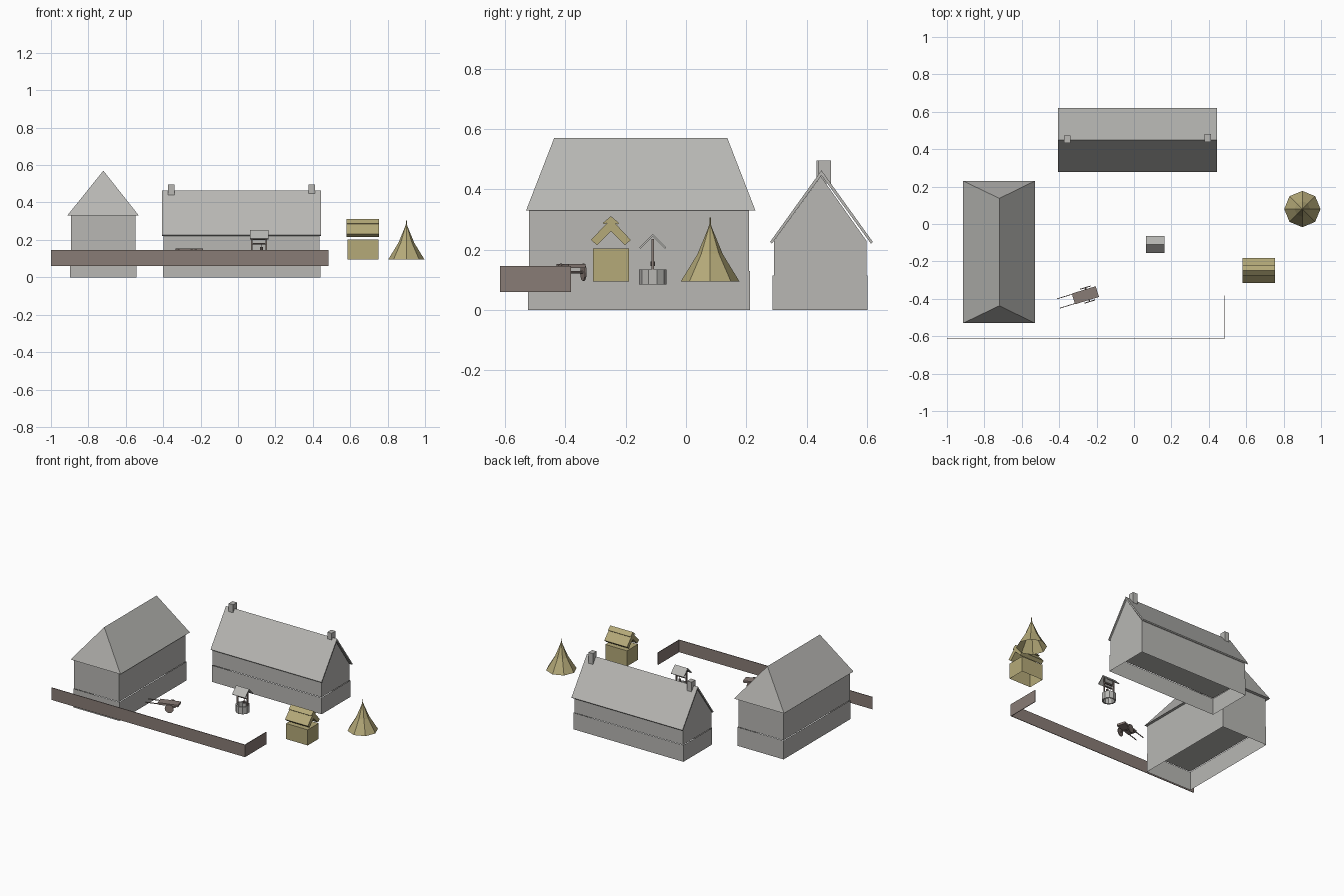
import bpy, bmesh
from math import radians, pi
from mathutils import Matrix, Vector

old = bpy.data.objects.get("Cube")
if old:
    bpy.data.objects.remove(old, do_unlink=True)


def material(name, rgb):
    m = bpy.data.materials.new(name)
    m.use_nodes = True
    col = (*rgb, 1)
    m.diffuse_color = col
    bsdf = next(n for n in m.node_tree.nodes if n.type == 'BSDF_PRINCIPLED')
    bsdf.inputs["Base Color"].default_value = col
    bsdf.inputs["Roughness"].default_value = 0.9
    return m


STONE = material("stone_grey", (0.48, 0.475, 0.455))
TAN = material("canvas_tan", (0.46, 0.40, 0.19))
WOOD = material("wood_brown", (0.25, 0.20, 0.18))


def finish(name, bm, mat, matrix=None, flip=True):
    if flip:
        bmesh.ops.recalc_face_normals(bm, faces=bm.faces)
    if matrix:
        bm.transform(matrix)
    me = bpy.data.meshes.new(name)
    bm.to_mesh(me)
    bm.free()
    me.materials.append(mat)
    ob = bpy.data.objects.new(name, me)
    bpy.context.collection.objects.link(ob)
    return ob


def box(name, lo, hi, mat, matrix=None, open_bottom=False, open_top=False):
    """Box between two corners, optionally without its caps."""
    lo, hi = Vector(lo), Vector(hi)
    bm = bmesh.new()
    bmesh.ops.create_cube(bm, size=1)
    for v in bm.verts:
        v.co = Vector([lo[i] + (v.co[i] + 0.5) * (hi[i] - lo[i]) for i in range(3)])
    bm.normal_update()
    caps = [f for f in bm.faces
            if (open_bottom and f.normal.z < -0.5) or (open_top and f.normal.z > 0.5)]
    bmesh.ops.delete(bm, geom=caps, context='FACES_ONLY')
    return finish(name, bm, mat, matrix, flip=False)


def prism(name, profile, x0, x1, mat):
    """Extrude a (y, z) profile along x."""
    bm = bmesh.new()
    face = bm.faces.new([bm.verts.new((x0, y, z)) for y, z in profile])
    ext = bmesh.ops.extrude_face_region(bm, geom=[face])
    moved = [g for g in ext["geom"] if isinstance(g, bmesh.types.BMVert)]
    bmesh.ops.translate(bm, verts=moved, vec=(x1 - x0, 0, 0))
    return finish(name, bm, mat)


def gable_roof(name, yc, half, eave, ridge, thick, x0, x1, mat, inset=0.0):
    """Two sloping slabs meeting at a ridge."""
    low = half - inset
    outline = [(yc - half, eave), (yc, ridge), (yc + half, eave),
               (yc + low, eave - inset), (yc, ridge - thick), (yc - low, eave - inset)]
    return prism(name, outline, x0, x1, mat)


def cylinder(name, r, depth, sides, mat, matrix, caps=True):
    bm = bmesh.new()
    bmesh.ops.create_cone(bm, cap_ends=caps, segments=sides, radius1=r, radius2=r, depth=depth)
    return finish(name, bm, mat, matrix)


# Barn: open footing, walls and hipped roof
box("barn_footing", (-0.897, -0.523, 0), (-0.544, 0.212, 0.13), STONE, open_bottom=True, open_top=True)
box("barn_walls", (-0.893, -0.52, 0.13), (-0.548, 0.209, 0.33), STONE)
bm = bmesh.new()
eaves = [bm.verts.new(p) for p in ((-0.913, -0.53, 0.33), (-0.53, -0.53, 0.33),
                                   (-0.53, 0.23, 0.33), (-0.913, 0.23, 0.33))]
ridge = [bm.verts.new((-0.72, y, 0.57)) for y in (-0.437, 0.137)]
a, b, c, d = eaves
s, t = ridge
for f in ((a, b, s), (b, c, t, s), (c, d, t), (d, a, s, t), (d, c, b, a)):
    bm.faces.new(f)
finish("barn_roof", bm, STONE)

# Long house: open footing, gabled walls, slab roof and chimneys
box("house_footing", (-0.402, 0.287, 0), (0.44, 0.602, 0.115), STONE, open_bottom=True, open_top=True)
prism("house_walls", [(0.291, 0.115), (0.599, 0.115), (0.599, 0.228), (0.447, 0.443), (0.291, 0.228)],
      -0.398, 0.436, STONE)
gable_roof("house_roof", 0.449, 0.17, 0.226, 0.463, 0.017, -0.406, 0.445, STONE, 0.006)
for side, x, y in (("right", -0.357, 0.453), ("left", 0.394, 0.46)):
    box("chimney_" + side, (x - 0.017, y - 0.021, 0.42), (x + 0.017, y + 0.021, 0.495), STONE)

# Fence with a short return
box("fence_front", (-1, -0.616, 0.06), (0.485, -0.612, 0.145), WOOD)
box("fence_return", (0.481, -0.612, 0.06), (0.485, -0.382, 0.145), WOOD)

# Market stall: open crate with a floating roof and a ridge cap
box("stall_body", (0.585, -0.309, 0.095), (0.751, -0.189, 0.203), TAN, open_bottom=True)
for side in (-1, 1):
    outline = [(0.066, 0.232), (0.046, 0.215), (0, 0.261), (0, 0.302)]
    prism("stall_roof_" + ("front" if side < 0 else "back"),
          [(-0.249 + side * y, z) for y, z in outline], 0.581, 0.755, TAN)
gable_roof("stall_ridge_cap", -0.249, 0.027, 0.288, 0.311, 0.018, 0.581, 0.755, TAN, 0.004)

# Tent: eight-sided flared cone with a pole tip
bm = bmesh.new()
previous = None
for r, z in ((0.097, 0.095), (0.042, 0.185), (0.008, 0.268), (0.003, 0.282), (0.002, 0.307)):
    ring = bmesh.ops.create_circle(bm, segments=8, radius=r)["verts"]
    bmesh.ops.translate(bm, verts=ring, vec=(0.9, 0.08, z))
    if previous:
        for i in range(8):
            j = (i + 1) % 8
            bm.faces.new((previous[i], previous[j], ring[j], ring[i]))
    previous = ring
bm.faces.new(previous)
finish("tent", bm, TAN)

# Well: stone ring, posts, windlass, bucket and small roof
WX, WY = 0.112, -0.11
bm = bmesh.new()
bmesh.ops.create_cone(bm, cap_ends=False, segments=10, radius1=0.045, radius2=0.045, depth=0.05)
inner = bmesh.ops.create_cone(bm, cap_ends=False, segments=10, radius1=0.035, radius2=0.035, depth=0.05)
bmesh.ops.reverse_faces(bm, faces=list({f for v in inner["verts"] for f in v.link_faces}))
for top in (True, False):
    rim = [e for e in bm.edges if all((v.co.z > 0) == top for v in e.verts)]
    bmesh.ops.bridge_loops(bm, edges=rim)
finish("well_ring", bm, STONE, Matrix.Translation((WX, WY, 0.109)))
for side in (-1, 1):
    x = WX + side * 0.038
    box("well_post_" + ("left" if side > 0 else "right"),
        (x - 0.004, WY - 0.004, 0.12), (x + 0.004, WY + 0.004, 0.235), WOOD)
gable_roof("well_roof", WY, 0.045, 0.207, 0.252, 0.008, 0.063, 0.162, STONE, 0.004)
box("well_beam", (WX - 0.042, WY - 0.004, 0.2), (WX + 0.042, WY + 0.004, 0.208), WOOD)
turn = Matrix.Rotation(pi / 2, 4, 'Y')
cylinder("well_windlass", 0.004, 0.085, 8, WOOD, Matrix.Translation((WX, WY, 0.18)) @ turn)
box("well_rope", (WX + 0.012, WY - 0.001, 0.16), (WX + 0.014, WY + 0.001, 0.18), WOOD)
cylinder("well_bucket", 0.008, 0.016, 8, WOOD, Matrix.Translation((WX + 0.013, WY, 0.153)))

# Hand cart: bed, wheels, axle and shafts
place = Matrix.Translation((-0.26, -0.381, 0)) @ Matrix.Rotation(radians(17), 4, 'Z')
box("cart_bed", (-0.067, -0.03, 0.139), (0.067, 0.03, 0.153), WOOD, place)
roll = Matrix.Rotation(pi / 2, 4, 'X')
cylinder("cart_axle", 0.004, 0.08, 8, WOOD, place @ Matrix.Translation((0.012, 0, 0.125)) @ roll)
for side in (-1, 1):
    tag = "left" if side < 0 else "right"
    cylinder("cart_wheel_" + tag, 0.029, 0.005, 12, WOOD,
             place @ Matrix.Translation((0.012, side * 0.039, 0.125)) @ roll)
    box("cart_shaft_" + tag, (-0.15, side * 0.026 - 0.002, 0.14),
        (-0.02, side * 0.026 + 0.002, 0.145), WOOD, place)
